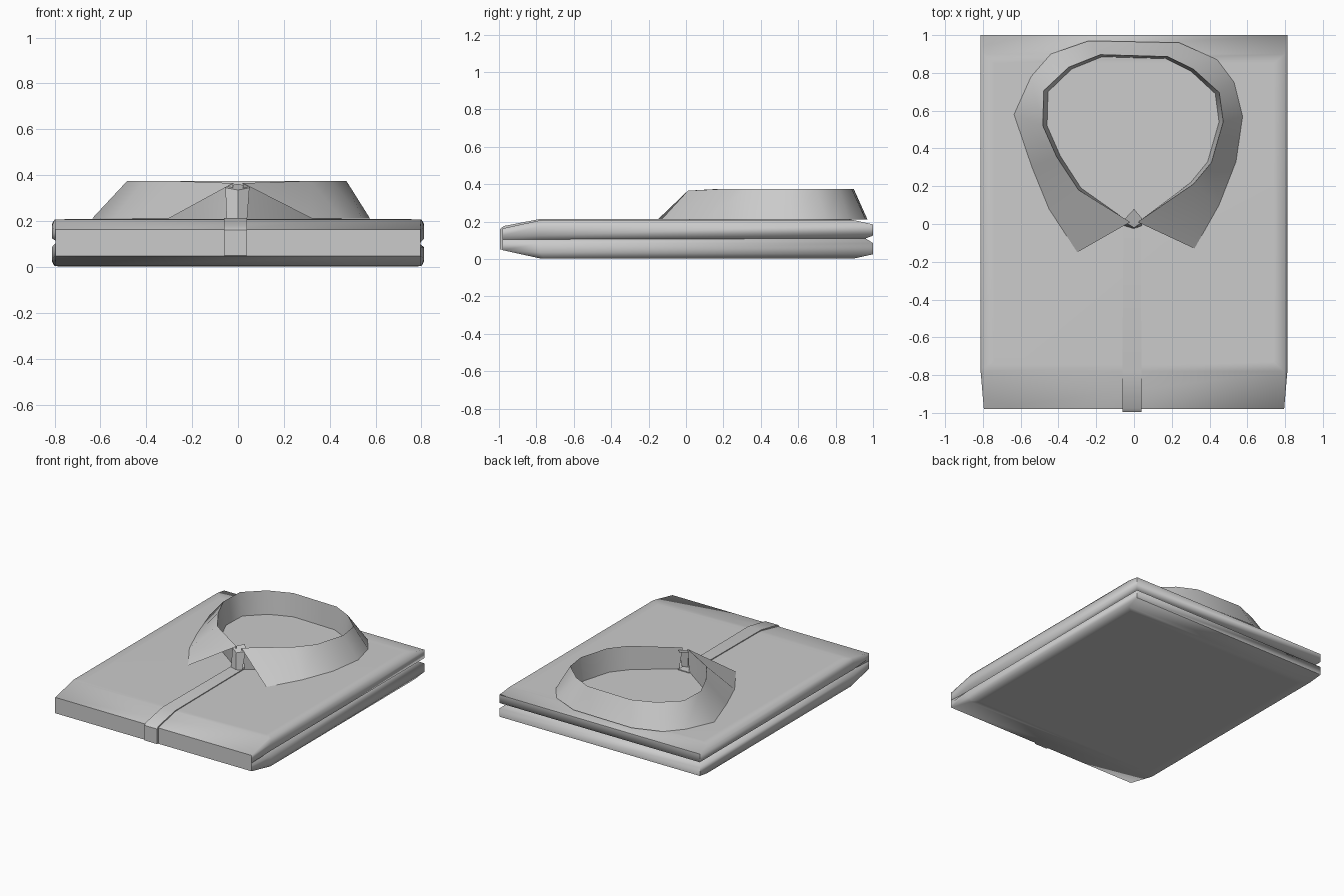
import bpy
import bmesh
import math

start_cube = bpy.data.objects.get("Cube")
if start_cube:
    bpy.data.objects.remove(start_cube, do_unlink=True)

cloth = bpy.data.materials.new("light_grey_cloth")
cloth.use_nodes = True
cloth_colour = (0.6, 0.6, 0.6, 1)
cloth.diffuse_color = cloth_colour
cloth.node_tree.nodes["Principled BSDF"].inputs["Base Color"].default_value = cloth_colour


def loft(name, loops, closed=True, caps=False, smooth_angle=50, fix_normals=True):
    """Skin a surface through loops that hold the same number of points."""
    bm = bmesh.new()
    rows = [[bm.verts.new(point) for point in loop] for loop in loops]
    count = len(rows[0])
    for lower, upper in zip(rows, rows[1:]):
        for i in range(count if closed else count - 1):
            j = (i + 1) % count
            bm.faces.new((lower[i], lower[j], upper[j], upper[i]))
    if caps:
        bm.faces.new(rows[0][::-1])
        bm.faces.new(rows[-1])
    if fix_normals:
        bmesh.ops.recalc_face_normals(bm, faces=bm.faces)
    mesh = bpy.data.meshes.new(name)
    bm.to_mesh(mesh)
    bm.free()
    mesh.materials.append(cloth)
    obj = bpy.data.objects.new(name, mesh)
    bpy.context.collection.objects.link(obj)
    bpy.ops.object.select_all(action="DESELECT")
    obj.select_set(True)
    bpy.context.view_layer.objects.active = obj
    bpy.ops.object.shade_smooth_by_angle(angle=math.radians(smooth_angle))
    return obj


# Folded body: outlines stacked upward, pinched at the fold groove
FRONT, SHOULDER, BACK = -0.98, -0.78, 1.0
MID = 0.105


def outline(front, back, half_front, half_back, z_front, z_mid, z_back):
    side = [(half_front, front, z_front), (half_back, max(SHOULDER, front + 0.02), z_mid),
            (half_back, back, z_back)]
    return side + [(-x, y, z) for x, y, z in reversed(side)]


def half_layer(up):
    def z(height):
        return MID + up * height
    return [
        outline(FRONT, BACK - 0.04, 0.795, 0.78, z(0), z(0), z(0.005)),
        outline(FRONT, BACK, 0.795, 0.812, z(0.02), z(0.02), z(0.02)),
        outline(FRONT, BACK, 0.795, 0.812, z(0.058), z(0.07), z(0.08)),
        outline(SHOULDER, 0.9, 0.795, 0.8, z(0.102), z(0.102), z(0.102)),
        outline(SHOULDER + 0.05, 0.85, 0.74, 0.74, z(0.103), z(0.103), z(0.103)),
    ]


loft("folded_body", half_layer(-1)[:0:-1] + half_layer(1), caps=True, smooth_angle=70)

# Button placket: a thin strip that runs forward and folds over the front edge
path = [(0.04, 0.214), (SHOULDER, 0.214), (-0.975, 0.176), (-0.995, 0.16), (-0.995, 0.05)]
strip = []
for y, z in path:
    left, right = (0.035, -0.055) if y > SHOULDER else (0.04, -0.062)
    inner_y, inner_z = y + 0.02 * (y < -0.9), z - 0.018 * (z > 0.1)
    strip.append([(right, y, z), (left, y, z), (left, inner_y, inner_z), (right, inner_y, inner_z)])
loft("button_placket", strip, caps=True)

# Collar: an inner stand rising to the rim, and a flap falling outward
stand = [(-0.04, 0.02), (-0.28, 0.19), (-0.39, 0.36), (-0.46, 0.52), (-0.455, 0.7),
         (-0.33, 0.82), (-0.17, 0.885), (0.17, 0.875), (0.3, 0.81), (0.43, 0.69),
         (0.45, 0.54), (0.39, 0.33), (0.3, 0.22), (0.04, 0.02)]
hem = [(-0.3, -0.15), (-0.45, 0.08), (-0.54, 0.3), (-0.635, 0.58), (-0.545, 0.78),
       (-0.44, 0.9), (-0.24, 0.97), (0.24, 0.96), (0.44, 0.87), (0.53, 0.75),
       (0.575, 0.57), (0.54, 0.33), (0.45, 0.1), (0.32, -0.13)]
BASE, RIM = 0.212, 0.375
stand_base = [(x, y, BASE - 0.005) for x, y in stand]
rim = [(x * 1.05, 0.5 + (y - 0.5) * 1.03, RIM) for x, y in stand]
rim[0], rim[-1] = (-0.02, 0.01, RIM - 0.01), (0.02, 0.01, RIM - 0.01)
flap_hem = [(x, y, BASE) for x, y in hem]
loft("collar_stand", [stand_base, rim], closed=False, fix_normals=False)
loft("collar_flap", [rim, flap_hem], closed=False, fix_normals=False)

# Collar closure: small folded tab between the two collar points
tab_top = [(-0.055, 0.02, 0.35), (0, 0.08, 0.362), (0.05, 0.02, 0.35)]
tab_front = [(-0.055, 0.015, 0.345), (0, -0.02, 0.335), (0.05, 0.015, 0.345)]
tab_base = [(-0.05, -0.01, BASE), (0, -0.025, BASE), (0.04, -0.01, BASE)]
loft("collar_closure", [tab_top, tab_front, tab_base], closed=False)
